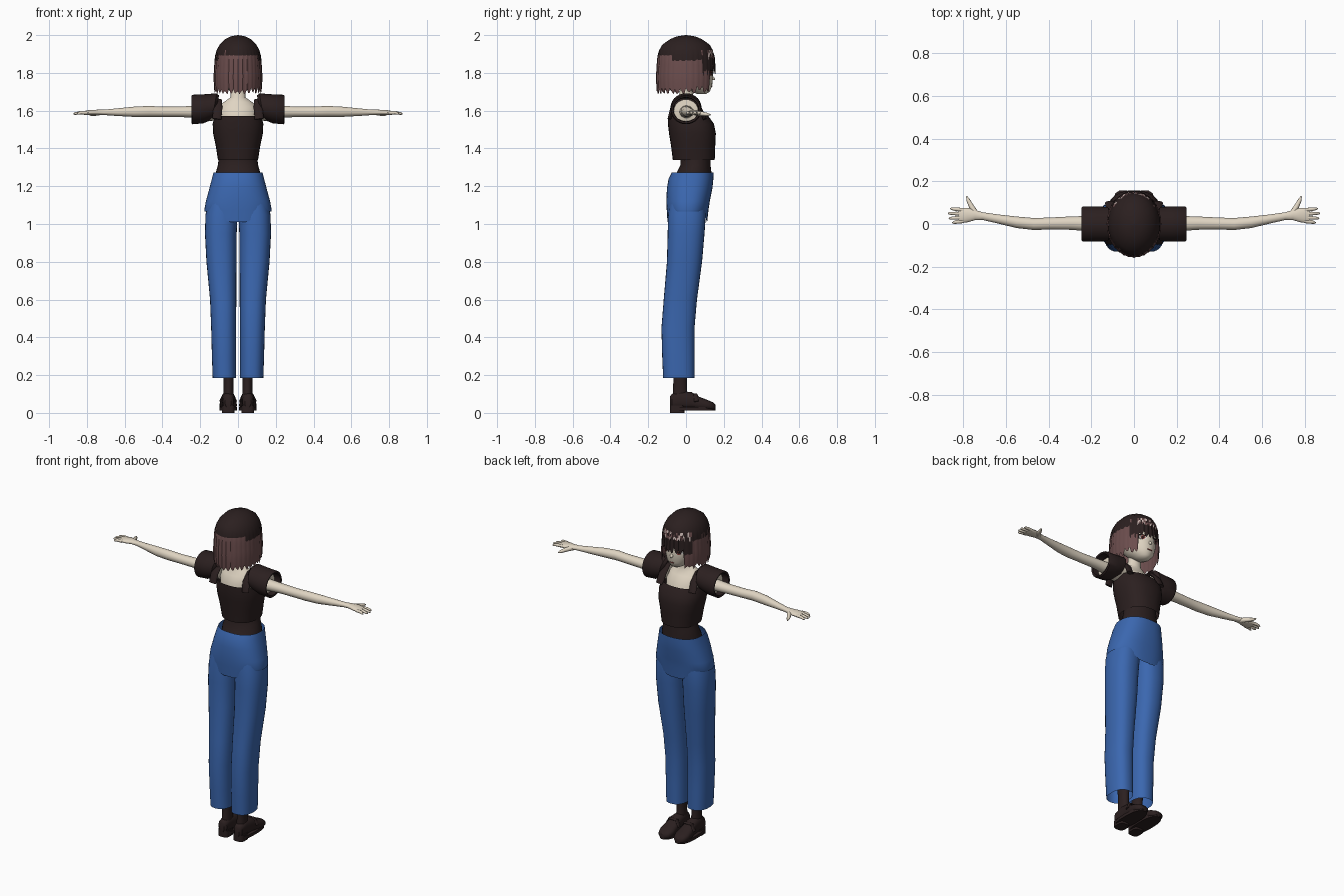
import bpy, bmesh, math, random
from mathutils import Vector as V

random.seed(4)
old = bpy.data.objects.get("Cube")
if old:
    bpy.data.objects.remove(old)


def material(name, rgb):
    m = bpy.data.materials.new(name)
    m.use_nodes = True
    m.diffuse_color = (*rgb, 1)
    m.node_tree.nodes["Principled BSDF"].inputs["Base Color"].default_value = (*rgb, 1)
    return m


DARK = material("dark brown", (0.024, 0.014, 0.014))
PINK = material("dusky pink hair", (0.15, 0.075, 0.075))
SHINE = material("pale hair shine", (0.62, 0.5, 0.47))
SKIN = material("pale skin", (0.74, 0.66, 0.54))
BLUE = material("denim blue", (0.043, 0.135, 0.43))
WHITE = material("eye white", (0.8, 0.78, 0.76))
RED = material("red brown", (0.25, 0.06, 0.05))
parts = []


def finish(name, bm, mats):
    me = bpy.data.meshes.new(name)
    bm.to_mesh(me)
    bm.free()
    for m in mats:
        me.materials.append(m)
    ob = bpy.data.objects.new(name, me)
    bpy.context.collection.objects.link(ob)
    parts.append(ob)
    return ob


def spow(v, p):
    return math.copysign(abs(v) ** p, v)


def loft(name, mat, rings, caps=(True, True), n=28, power=1.0):
    """Skin a row of (centre, half axis, half axis) rings."""
    bm = bmesh.new()
    loops = []
    for c, a, b in rings:
        angles = [2 * math.pi * i / n for i in range(n)]
        loops.append([bm.verts.new(V(c) + V(a) * spow(math.cos(t), power)
                                   + V(b) * spow(math.sin(t), power)) for t in angles])
    for lo, hi in zip(loops, loops[1:]):
        for i in range(n):
            j = (i + 1) % n
            bm.faces.new((lo[i], lo[j], hi[j], hi[i]))
    for cap, loop in zip(caps, (loops[0], loops[-1])):
        if cap:
            bm.faces.new(loop)
    bmesh.ops.recalc_face_normals(bm, faces=bm.faces)
    return finish(name, bm, [mat])


def level(z, x0, x1, y0, y1):
    """Horizontal ring from its extents."""
    return ((x0 + x1) / 2, (y0 + y1) / 2, z), ((x1 - x0) / 2, 0, 0), (0, (y1 - y0) / 2, 0)


def mid(z, rx, y0, y1):
    return level(z, -rx, rx, y0, y1)


def across(x, y, z, ry, rz, lean=0):
    """Ring facing along x."""
    return (x, y, z), (0, ry, 0), (lean, 0, rz)


def tube(name, mat, points, radii, flat=1.0, side=(1, 0, 0)):
    """Tapered tube along points; flat squashes it away from the side axis."""
    rings = []
    for i, p in enumerate(points):
        d = V(points[min(i + 1, len(points) - 1)]) - V(points[max(i - 1, 0)])
        a = (V(side) - d.normalized() * V(side).dot(d.normalized())).normalized()
        rings.append((p, a * radii[i], d.normalized().cross(a) * radii[i] * flat))
    return loft(name, mat, rings, n=12)


# Head, neck and shoulders
loft("head", SKIN, [mid(1.688, .018, .06, .105), mid(1.70, .04, .03, .125), mid(1.73, .07, -.02, .138),
                    mid(1.78, .092, -.07, .143), mid(1.84, .1, -.1, .14), mid(1.9, .09, -.09, .125),
                    mid(1.95, .05, -.05, .08)])
loft("neck_and_shoulders", SKIN, [mid(1.5, .11, -.08, .11), mid(1.58, .11, -.085, .1),
                                  mid(1.62, .1, -.06, .06), mid(1.645, .075, -.046, .042),
                                  mid(1.67, .04, -.036, .036), mid(1.74, .036, -.03, .04)])
tube("nose", SKIN, [(0, .135, 1.775), (0, .146, 1.768), (0, .153, 1.764)], [.012, .008, .002])
loft("mouth", RED, [((0, .134, 1.73), (.016, 0, 0), (0, 0, .003)),
                    ((0, .14, 1.73), (.016, 0, 0), (0, 0, .003))], n=12)

# Bobbed hair: one shell with a short fringe, ragged tips and a shine band
PROFILE = [(2.0, .002, .002), (1.993, .04, .05), (1.978, .07, .085), (1.95, .097, .125), (1.92, .113, .142),
           (1.88, .121, .15), (1.83, .124, .153), (1.78, .127, .156), (1.73, .125, .154), (1.66, .119, .148)]


def hair_radius(z):
    for (za, xa, ya), (zb, xb, yb) in zip(PROFILE, PROFILE[1:]):
        if z >= zb:
            f = (za - z) / (za - zb)
            return xa + (xb - xa) * f, ya + (yb - ya) * f
    return PROFILE[-1][1:]


def build_hair(cols=96, low_rows=8):
    bm = bmesh.new()
    columns = []
    for i in range(cols):
        t = 2 * math.pi * i / cols
        front = math.cos(t)
        tip = 1.80 if front > .8 else 1.70 if front > .3 else 1.69
        tip += .018 * (i % 3 == 0) + random.uniform(-.006, .014)
        heights = [p[0] for p in PROFILE[:5]]
        heights += [1.92 + (tip - 1.92) * k / low_rows for k in range(1, low_rows + 1)]
        col = []
        for z in heights:
            rx, ry = hair_radius(z)
            wave = 1 + (.02 if i % 3 == 0 else 0) * (z < 1.9)
            col.append(bm.verts.new((math.sin(t) * rx * wave, math.cos(t) * ry * wave, z)))
        columns.append(col)
    for i in range(cols):
        a, b = columns[i], columns[(i + 1) % cols]
        front = math.cos(2 * math.pi * (i + .5) / cols)
        edge = 1.895 - .025 * (front > -.5) + random.uniform(-.012, .012)
        for k in range(len(a) - 1):
            f = bm.faces.new((a[k], a[k + 1], b[k + 1], b[k]))
            z = f.calc_center_median().z
            if front > .55:
                band = 1.875 < z < 1.925 and random.random() < .6
                f.material_index = random.choice((1, 2)) if band else int(front < .8 and z < 1.8)
            else:
                f.material_index = int(z < edge)
    bm.faces.new([c[0] for c in columns])
    bmesh.ops.recalc_face_normals(bm, faces=bm.faces)
    finish("bobbed_hair", bm, [DARK, PINK, SHINE])


build_hair()

# Cropped top over a fitted vest
loft("crop_top", DARK, [mid(1.34, .106, -.07, .152), mid(1.42, .119, -.08, .155), mid(1.48, .132, -.09, .158),
                        mid(1.53, .134, -.096, .148), mid(1.572, .125, -.096, .118)],
     caps=(False, False), power=.85)
loft("vest", DARK, [mid(1.22, .12, -.07, .135), mid(1.27, .118, -.05, .135), mid(1.31, .107, -.03, .13),
                    mid(1.36, .1, -.03, .13), mid(1.45, .1, -.05, .13)])

# Trouser seat: open shell whose lower edge dips at the middle
seat = loft("trouser_seat", BLUE, [mid(1.272, .13, -.076, .146), mid(1.24, .138, -.092, .145),
                                   mid(1.19, .151, -.101, .14), mid(1.12, .17, -.104, .126),
                                   mid(1.075, .178, -.102, .119), mid(1.01, .176, -.098, .112)],
            caps=(False, False), n=48, power=.85)
for v in seat.data.vertices:
    if v.co.z < 1.02:
        v.co.z += .055 * min(1, max(0, (abs(v.co.x) - .05) / .08))

for s, side in ((1, "left"), (-1, "right")):
    # Trouser leg
    loft(side + "_trouser_leg", BLUE, [level(z, *sorted((s * x0, s * x1)), y0, y1) for z, x0, x1, y0, y1 in (
        (1.13, .0, .155, -.085, .1), (1.05, .002, .172, -.095, .105), (.95, .007, .175, -.097, .098),
        (.8, .008, .167, -.101, .085), (.6, .009, .148, -.118, .058), (.45, .01, .142, -.13, .045),
        (.3, .01, .138, -.126, .045), (.185, .01, .134, -.121, .045))],
         caps=(True, False), power=.85)

    # Sock, shoe, sole and heel
    loft(side + "_sock", DARK, [level(z, s * .05 - r, s * .05 + r, y0, y1) for z, r, y0, y1 in (
        (.06, .028, -.075, .02), (.12, .026, -.068, .004), (.19, .027, -.067, .004), (.32, .035, -.08, .01))])
    loft(side + "_shoe", DARK, [((s * .052, y, (z0 + z1) / 2), (r, 0, 0), (0, 0, (z1 - z0) / 2))
                                for y, r, z0, z1 in (
        (-.086, .016, .03, .085), (-.075, .028, .022, .1), (-.03, .033, .022, .115), (.03, .037, .02, .11),
        (.07, .043, .016, .085), (.115, .046, .014, .068), (.143, .036, .014, .056), (.156, .018, .018, .042))],
         power=.8)
    loft(side + "_sole", DARK, [((s * .052, .035, z), (.047, 0, 0), (0, .121, 0)) for z in (.012, .03)], power=.8)
    loft(side + "_heel", DARK, [((s * .052, -.046, z), (.034, 0, 0), (0, .039, 0)) for z in (0, .04)], power=.6)
    tube(side + "_shoe_strap", DARK, [(s * .052 - .042, .055, .06), (s * .052 - .025, .05, .097),
                                      (s * .052 + .025, .05, .097), (s * .052 + .042, .055, .06)],
         [.012] * 4, .5, (0, 1, 0))

    # Shoulder strap and short puffed sleeve with a thick cuff
    tube(side + "_strap", DARK, [(s * .112, -.088, 1.555), (s * .107, -.075, 1.61), (s * .108, -.03, 1.655),
                                 (s * .108, .03, 1.655), (s * .107, .075, 1.61), (s * .112, .1, 1.555)],
         [.024] * 6, .4)
    loft(side + "_sleeve", DARK, [across(s * x, 0, z, ry, rz, -s * lean) for x, z, ry, rz, lean in (
        (.112, 1.625, .06, .055, .012), (.125, 1.622, .08, .07, .012), (.18, 1.61, .083, .077, .004),
        (.24, 1.606, .082, .078, 0), (.246, 1.606, .077, .073, 0), (.243, 1.606, .068, .064, 0),
        (.2, 1.606, .066, .062, 0))], caps=(True, False))

    # Arm and palm
    loft(side + "_arm", SKIN, [across(s * x, y, z, ry, rz) for x, y, z, ry, rz in (
        (.1, 0, 1.605, .06, .055), (.205, 0, 1.6, .065, .06), (.21, .002, 1.594, .036, .033),
        (.3, .004, 1.594, .031, .028), (.4, .002, 1.594, .028, .027), (.47, 0, 1.596, .028, .029),
        (.55, .008, 1.594, .027, .027), (.64, .024, 1.592, .021, .02), (.71, .037, 1.591, .018, .014),
        (.745, .042, 1.591, .024, .014), (.78, .042, 1.59, .034, .014), (.81, .04, 1.588, .036, .011),
        (.822, .039, 1.588, .032, .008))], n=20)

    # Fingers and thumb
    for name, y0, y1, tip in (("index", .066, .072, .862), ("middle", .048, .05, .872),
                              ("ring", .03, .027, .868), ("little", .013, .006, .852)):
        tube(side + "_" + name + "_finger", SKIN,
             [(s * .8, y0, 1.589), (s * .835, (y0 + y1) / 2, 1.589), (s * (tip - .006), y1, 1.584),
              (s * tip, y1, 1.583)], [.009, .0085, .006, .002], side=(0, 1, 0))
    tube(side + "_thumb", SKIN, [(s * .74, .048, 1.588), (s * .762, .082, 1.584), (s * .776, .11, 1.58),
                                 (s * .784, .13, 1.578)], [.014, .012, .009, .003])

    # Eye plates and ear
    for name, mat, w, h, y in (("eye", WHITE, .019, .013, .129), ("iris", RED, .011, .0125, .132),
                               ("pupil", DARK, .005, .007, .134)):
        loft(side + "_" + name, mat, [((s * .045, y + d, 1.798), (w, -s * w * .55, 0), (0, 0, h))
                                      for d in (-.004, .002)], n=16)
    loft(side + "_lash", DARK, [((s * .045, .131 + d, 1.812), (.021, -s * .012, 0), (0, 0, .003))
                                for d in (-.004, .003)], n=12)
    loft(side + "_ear", SKIN, [across(s * x, -.005, 1.8, r, r * 1.8) for x, r in
                               ((.09, .012), (.104, .017), (.11, .01))], n=14)

# Smooth shading that keeps the hems and soles crisp
for ob in bpy.context.selected_objects:
    ob.select_set(False)
for ob in parts:
    ob.select_set(True)
bpy.context.view_layer.objects.active = parts[0]
bpy.ops.object.shade_smooth_by_angle(angle=math.radians(40))
